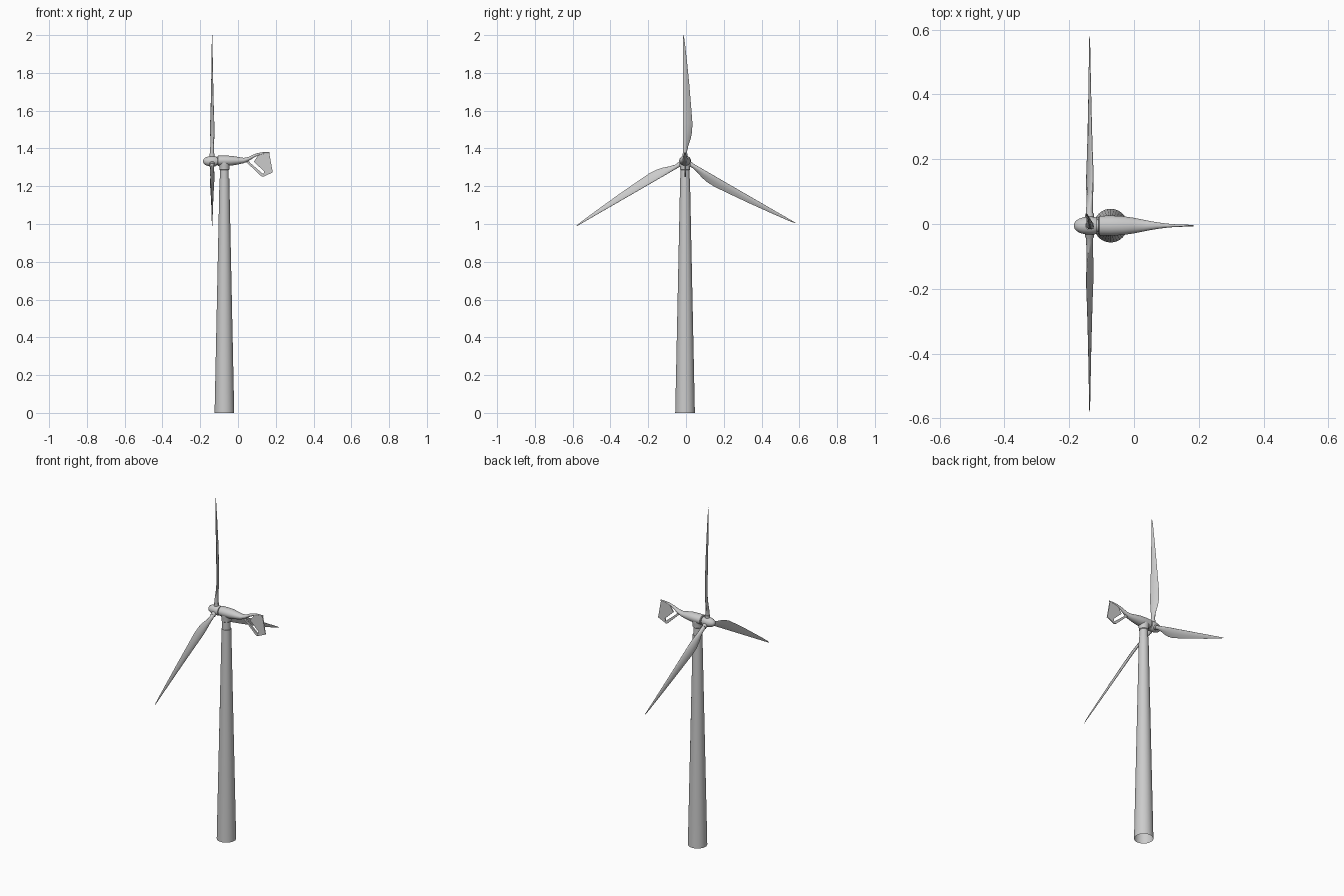
import bpy, bmesh, math
from mathutils import Vector

if "Cube" in bpy.data.objects:
    bpy.data.objects.remove(bpy.data.objects["Cube"])

HUB = Vector((-0.137, -0.005, 1.332))
TOWER_X, MID_Y = -0.072, -0.005


def make_object(name, bm, location=(0, 0, 0), smooth=True):
    bmesh.ops.recalc_face_normals(bm, faces=bm.faces)
    mesh = bpy.data.meshes.new(name)
    bm.to_mesh(mesh)
    bm.free()
    obj = bpy.data.objects.new(name, mesh)
    obj.location = location
    bpy.context.collection.objects.link(obj)
    if smooth:
        bpy.ops.object.select_all(action='DESELECT')
        obj.select_set(True)
        bpy.context.view_layer.objects.active = obj
        bpy.ops.object.shade_smooth_by_angle(angle=math.radians(35))
    return obj


def loft(name, rings, location=(0, 0, 0), cap_start=True, cap_end=True):
    bm = bmesh.new()
    loops = [[bm.verts.new(p) for p in ring] for ring in rings]
    n = len(loops[0])
    for a, b in zip(loops, loops[1:]):
        for i in range(n):
            j = (i + 1) % n
            bm.faces.new((a[i], a[j], b[j], b[i]))
    if cap_start:
        bm.faces.new(loops[0])
    if cap_end:
        bm.faces.new(loops[-1])
    return make_object(name, bm, location)


def circle(n):
    return [(math.cos(2 * math.pi * i / n), math.sin(2 * math.pi * i / n)) for i in range(n)]


def x_ring(x, zc, ry, rz, n=32):
    return [(x, ry * c, zc + rz * s) for c, s in circle(n)]


def z_ring(r, z, n=32):
    return [(r * c, r * s, z) for c, s in circle(n)]


def plate(name, outline, thickness):
    bm = bmesh.new()
    face = bm.faces.new([bm.verts.new((x, -thickness / 2, z)) for x, z in outline])
    out = bmesh.ops.extrude_face_region(bm, geom=[face])
    verts = [v for v in out['geom'] if isinstance(v, bmesh.types.BMVert)]
    bmesh.ops.translate(bm, verts=verts, vec=(0, thickness, 0))
    return make_object(name, bm, (0, MID_Y, 0), smooth=False)


# Tapered tower, open at the bottom
loft("tower", [z_ring(r, z) for r, z in [(0.052, 0), (0.026, 1.24)]],
     (TOWER_X, MID_Y, 0), cap_start=False)

# Yaw neck with collar
neck = [(0.023, 1.235), (0.023, 1.285), (0.026, 1.288), (0.026, 1.3), (0.029, 1.312), (0.029, 1.325)]
loft("yaw_neck", [z_ring(r, z) for r, z in neck], (TOWER_X, MID_Y, 0))

# Nacelle body sweeping into the tail boom: x, centre z, half width, half height
nacelle = [(-0.109, 1.335, 0.026, 0.024), (-0.106, 1.335, 0.03, 0.027), (-0.07, 1.335, 0.031, 0.027),
           (-0.035, 1.335, 0.029, 0.026), (0.0, 1.335, 0.024, 0.02), (0.03, 1.336, 0.018, 0.014),
           (0.055, 1.344, 0.013, 0.011), (0.08, 1.358, 0.009, 0.009), (0.105, 1.369, 0.006, 0.007),
           (0.13, 1.375, 0.004, 0.005), (0.168, 1.377, 0.003, 0.004)]
loft("nacelle", [x_ring(*s) for s in nacelle], (0, MID_Y, 0))

# Tail strut and fin
plate("tail_strut", [(0.03, 1.335), (0.055, 1.34), (0.064, 1.324), (0.136, 1.262),
                     (0.133, 1.25), (0.122, 1.254), (0.05, 1.322)], 0.008)
plate("tail_fin", [(0.084, 1.33), (0.11, 1.368), (0.165, 1.377), (0.184, 1.273),
                   (0.133, 1.25), (0.138, 1.279)], 0.005)

# Rounded spinner
spinner = [(-0.1855, 0.003), (-0.183, 0.010), (-0.178, 0.016), (-0.168, 0.022), (-0.155, 0.026),
           (-0.137, 0.028), (-0.122, 0.027), (-0.114, 0.024)]
loft("spinner", [x_ring(x, HUB.z, r, r) for x, r in spinner], (0, MID_Y, 0))
loft("rotor_shaft", [x_ring(x, HUB.z, 0.019, 0.019) for x in (-0.118, -0.1)], (0, MID_Y, 0))

# Blade stations: radius, leading edge, trailing edge, half thickness, twist slope
stations = [(0.015, -0.011, 0.011, 0.011, 0.0), (0.055, -0.011, 0.011, 0.011, 0.0),
            (0.085, -0.011, 0.018, 0.0095, 0.25), (0.12, -0.011, 0.03, 0.008, 0.4),
            (0.155, -0.011, 0.037, 0.007, 0.42), (0.2, -0.011, 0.039, 0.006, 0.4),
            (0.28, -0.011, 0.033, 0.005, 0.34), (0.4, -0.011, 0.023, 0.004, 0.28),
            (0.52, -0.011, 0.011, 0.003, 0.22), (0.62, -0.011, 0.0, 0.002, 0.15),
            (0.655, -0.011, -0.005, 0.0015, 0.1), (0.668, -0.011, -0.009, 0.0008, 0.1)]


def blade_ring(r, lead, trail, t, slope):
    mid, half = (lead + trail) / 2, (trail - lead) / 2
    ring = []
    for c, s in circle(20):
        # Thin the trailing edge once the section leaves the round root
        thin = 1 - 0.5 * max(c, 0) * min(1, slope * 4)
        ring.append((-slope * c * half + t * s * thin, mid + c * half, r))
    return ring


for k in range(3):
    angle = math.radians(120 * k)
    blade = loft(f"blade_{k + 1}", [blade_ring(*s) for s in stations], HUB)
    blade.rotation_euler.x = angle
    # Root sleeve
    sleeve = loft(f"blade_sleeve_{k + 1}", [z_ring(0.0135, z, 20) for z in (0.015, 0.04)], HUB)
    sleeve.rotation_euler.x = angle
